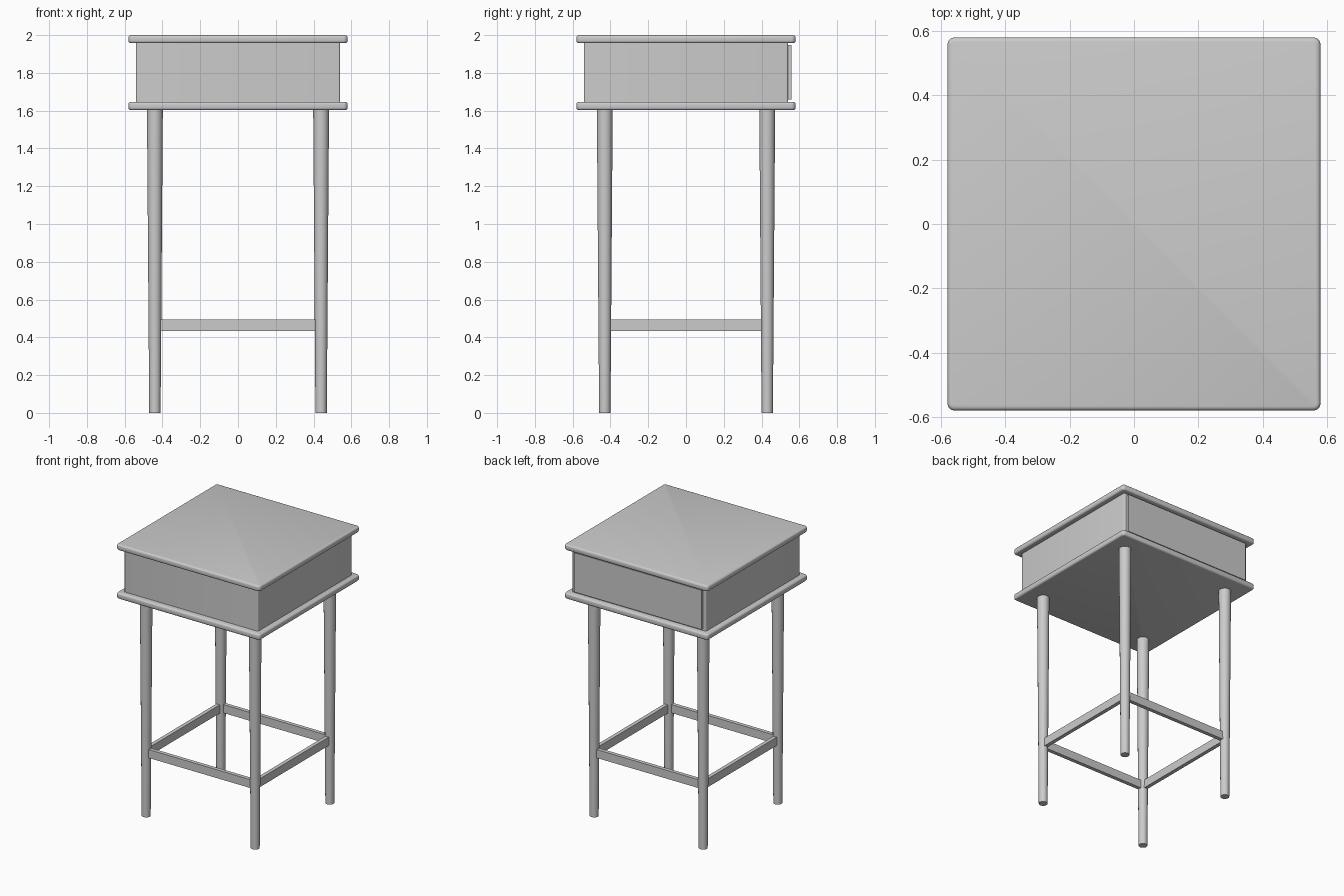
import bpy, bmesh
from mathutils import Matrix

if "Cube" in bpy.data.objects:
    bpy.data.objects.remove(bpy.data.objects["Cube"])


def finish(name, bm):
    me = bpy.data.meshes.new(name)
    bmesh.ops.recalc_face_normals(bm, faces=bm.faces)
    bm.to_mesh(me)
    bm.free()
    ob = bpy.data.objects.new(name, me)
    bpy.context.collection.objects.link(ob)
    bpy.ops.object.select_all(action='DESELECT')
    ob.select_set(True)
    bpy.context.view_layer.objects.active = ob
    bpy.ops.object.shade_smooth_by_angle(angle=0.6)
    return ob


def block(name, lo, hi, corner=0.0, rim=0.0):
    """Box from lo to hi, with rounded vertical corners and rounded rims."""
    bm = bmesh.new()
    bmesh.ops.create_cube(bm, size=1)
    for v in bm.verts:
        v.co = [lo[i] + (v.co[i] + 0.5) * (hi[i] - lo[i]) for i in range(3)]
    if corner:
        edges = [e for e in bm.edges if abs(e.verts[0].co.z - e.verts[1].co.z) > 1e-4]
        bmesh.ops.bevel(bm, geom=edges, offset=corner, segments=4, profile=0.5, affect='EDGES')
    if rim:
        edges = [e for e in bm.edges if abs(e.verts[0].co.z - e.verts[1].co.z) < 1e-4]
        bmesh.ops.bevel(bm, geom=edges, offset=rim, segments=3, profile=0.5, affect='EDGES')
    return finish(name, bm)


def leg(name, x, y, height=1.61):
    bm = bmesh.new()
    bmesh.ops.create_cone(bm, cap_ends=True, segments=24, radius1=0.03, radius2=0.042,
                          depth=height, matrix=Matrix.Translation((x, y, height / 2)))
    return finish(name, bm)


LX, LY = 0.44, 0.43          # leg centres
T = 0.014                    # half thickness of the stretchers

# Table top and bottom board with rounded rims
block("table_top", (-0.58, -0.58, 1.957), (0.58, 0.58, 2.0), 0.022, 0.013)
block("bottom_board", (-0.58, -0.58, 1.603), (0.58, 0.58, 1.647), 0.022, 0.013)

# Case between the boards, with the drawer front on the +y side
block("case", (-0.54, -0.54, 1.64), (0.54, 0.54, 1.965), 0.008)
block("drawer_front", (-0.515, 0.53, 1.66), (0.515, 0.558, 1.947))

# Tapered round legs and the stretchers joining them
for sx, side in ((-1, "left"), (1, "right")):
    for sy, end in ((-1, "front"), (1, "back")):
        leg(f"{end}_{side}_leg", sx * LX, sy * LY)
    block(f"{side}_stretcher", (sx * LX - T, -LY, 0.433), (sx * LX + T, LY, 0.494))
for sy, end in ((-1, "front"), (1, "back")):
    block(f"{end}_stretcher", (-LX, sy * LY - T, 0.433), (LX, sy * LY + T, 0.494))
